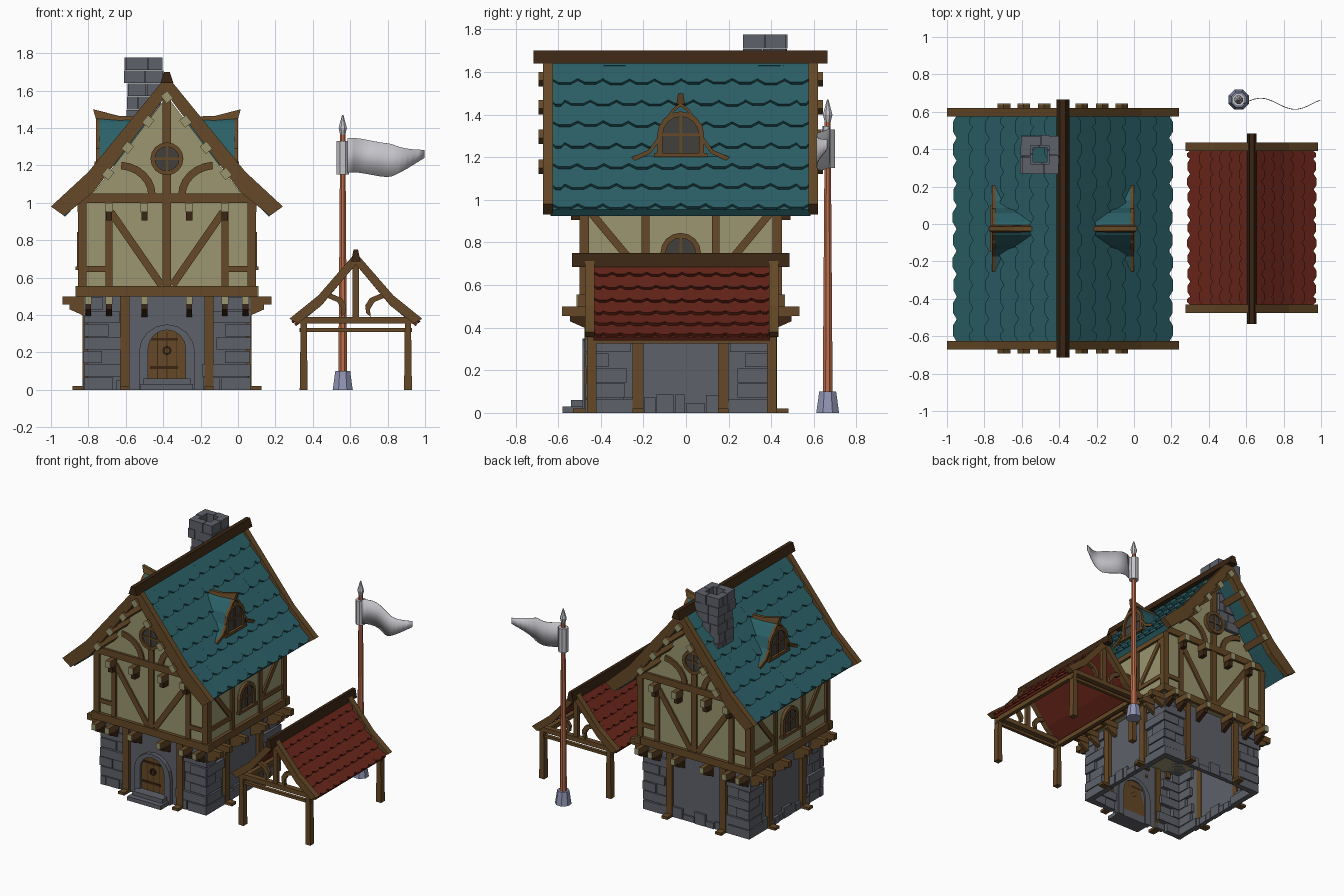
import bpy, bmesh, math, random
from mathutils import Vector as V

random.seed(4)
if "Cube" in bpy.data.objects:
    bpy.data.objects.remove(bpy.data.objects["Cube"])

COLOURS = dict(stone="5f6169", plaster="99956f", timber="654a2b", dark_timber="3d2a1b", teal_tile="2f6168",
               red_tile="67291f", glass="44423f", silver="c0c0c6", pole_wood="bb6c4c", pale_stone="8f94b2")
NAMES = list(COLOURS)
MATS = {}
for name, code in COLOURS.items():
    rgb = [(int(code[i:i + 2], 16) / 255) ** 2.2 for i in (0, 2, 4)]
    m = MATS[name] = bpy.data.materials.new(name)
    m.use_nodes = True
    m.diffuse_color = (*rgb, 1)
    m.node_tree.nodes["Principled BSDF"].inputs["Base Color"].default_value = (*rgb, 1)

CX, CY = -0.38, -0.025          # centre of the house


def finish(name, bm):
    bmesh.ops.recalc_face_normals(bm, faces=bm.faces)
    used = sorted({f.material_index for f in bm.faces})
    for f in bm.faces:
        f.material_index = used.index(f.material_index)
    me = bpy.data.meshes.new(name)
    for i in used:
        me.materials.append(MATS[NAMES[i]])
    bm.to_mesh(me)
    bm.free()
    ob = bpy.data.objects.new(name, me)
    bpy.context.scene.collection.objects.link(ob)
    return ob


def loft(bm, a, b, mat):
    """Solid between two matching outlines."""
    va, vb = [bm.verts.new(p) for p in a], [bm.verts.new(p) for p in b]
    n = len(va)
    faces = [bm.faces.new(va), bm.faces.new(vb[::-1])]
    faces += [bm.faces.new((va[i], vb[i], vb[(i + 1) % n], va[(i + 1) % n])) for i in range(n)]
    for f in faces:
        f.material_index = NAMES.index(mat)
    return faces


def wall(axis, s, d, cx=CX, cy=CY):
    """Maps (along, up, out) onto one side of a building."""
    if axis == "y":
        return lambda u, v, t: V((cx + u, cy + s * (d + t), v))
    return lambda u, v, t: V((cx + s * (d + t), cy + u, v))


def plate(bm, w, pts, t0, t1, mat):
    return loft(bm, [w(u, v, t0) for u, v in pts], [w(u, v, t1) for u, v in pts], mat)


def rect(bm, w, u0, u1, v0, v1, t0, t1, mat):
    return plate(bm, w, [(u0, v0), (u1, v0), (u1, v1), (u0, v1)], t0, t1, mat)


def bar(bm, w, p, q, width, t0, t1, mat="timber"):
    p, q = V(p), V(q)
    n = (q - p).orthogonal().normalized() * width / 2
    plate(bm, w, [p + n, q + n, q - n, p - n], t0, t1, mat)


def ribbon(bm, w, outer, inner, t0, t1, mat="timber", closed=False):
    for i in range(len(outer) - (not closed)):
        j = (i + 1) % len(outer)
        plate(bm, w, [outer[i], outer[j], inner[j], inner[i]], t0, t1, mat)


def arc(r, cz, a0, a1, n, cu=0, rz=None):
    return [(cu + r * math.cos(math.radians(a0 + (a1 - a0) * i / n)),
             cz + (rz or r) * math.sin(math.radians(a0 + (a1 - a0) * i / n))) for i in range(n + 1)]


def arch(half, z0, z1):
    return [(half, z0)] + arc(half, z1 - half, 0, 180, 8) + [(-half, z0)]


def chevron(bm, w, outer, inner, t0, t1, mat):
    for s in (-1, 1):
        ribbon(bm, w, [(s * u, v) for u, v in outer], [(s * u, v) for u, v in inner], t0, t1, mat)


def tiles(bm, cx, cy, profile, half, rows, count, mat):
    """Overlapping rows of scalloped tiles down both slopes."""
    pts = [V(p) for p in profile]
    lens = [(b - a).length for a, b in zip(pts, pts[1:])]

    def along(s):
        d = s * sum(lens)
        k = 0 if d <= lens[0] else 1
        e = (pts[k + 1] - pts[k]).normalized()
        return pts[k] + e * (d - k * lens[0]), V((-e.y, e.x))

    wd = 2 * half / count
    for side in (-1, 1):
        for r in range(rows):
            for k in range(count + 1):
                a = -half + wd * (k - 0.5 * (r % 2))
                b = min(a + wd, half)
                a = max(a, -half)
                if b - a < 0.01:
                    continue
                q, t0, t1 = (b - a) * 0.28, r / rows, (r + 1) / rows + random.uniform(0, .008)
                mid = t1 - 0.2 / rows
                shape = [(a, t0, 0), (b, t0, 0), (b, mid, .016), (b - q, t1, .02), (a + q, t1, .02), (a, mid, .016)]
                top, low = [], []
                for y, s, lift in shape:
                    p, n = along(s)
                    for out, h in ((top, lift), (low, lift - .016)):
                        out.append((cx + side * (p.x + n.x * h), cy + y, p.y + n.y * h))
                loft(bm, top, low, mat)


def arched_window(bm, w, half, z0, z1, t):
    ribbon(bm, w, arch(half + .025, z0, z1 + .025), arch(half, z0, z1), 0, t)
    plate(bm, w, arch(half, z0, z1), 0, t * .4, "glass")
    bar(bm, w, (0, z0), (0, z1), .012, 0, t * .7)
    bar(bm, w, (-half, z0 * .5 + z1 * .5), (half, z0 * .5 + z1 * .5), .012, 0, t * .7)
    rect(bm, w, -half - .04, half + .04, z0 - .02, z0, 0, t * 1.3, "timber")


FRONT, BACK = wall("y", -1, 0), wall("y", 1, 0)
sides = [("y", -1), ("y", 1), ("x", -1), ("x", 1)]

# Stone ground floor, open underneath
bm = bmesh.new()
shell = rect(bm, FRONT, -.425, .425, 0, .5, -.43, .43, "stone")
bmesh.ops.delete(bm, geom=[f for f in bm.faces if f.calc_center_median().z < .01], context="FACES_ONLY")
finish("stone_walls", bm)

# Corner stones and footing stones
bm = bmesh.new()
for axis, s in sides:
    w = wall(axis, s, .43)
    for e in (-1, 1):
        z = 0
        for i in range(7):
            h = .5 / 7
            ln = (.17 if (i + (axis == "x")) % 2 else .1) + random.uniform(-.02, .03) + (.05 if i < 2 else 0)
            rect(bm, w, e * (.43 - ln), e * .443, z, z + h - .006, -.03, random.uniform(.008, .02), "stone")
            z += h
    u = -.27
    while u < .25:
        ln = random.uniform(.05, .1)
        if not (axis == "y" and s < 0 and abs(u + ln / 2) < .2):
            rect(bm, w, u, u + ln - .006, 0, random.uniform(.04, .09), -.02, random.uniform(.008, .02), "stone")
        u += ln
finish("corner_stones", bm)

# Door with stone arch and steps
bm = bmesh.new()
w = wall("y", -1, .43)
ribbon(bm, w, arch(.15, 0, .35), arch(.1, 0, .32), -.01, .03, "stone")
plate(bm, w, arch(.1, .05, .325), 0, .012, "timber")
for u in (-.05, 0, .05):
    bar(bm, w, (u, .06), (u, .31), .005, 0, .016, "dark_timber")
for z in (.12, .27):
    bar(bm, w, (-.09, z), (.06, z), .015, 0, .018, "dark_timber")
ribbon(bm, w, arc(.025, .21, 0, 360, 8), arc(.014, .21, 0, 360, 8), 0, .025, "dark_timber")
for z, t in ((0, .125), (.03, .085)):
    rect(bm, w, -.14 + z / 2, .14 - z / 2, z, z + .03, 0, t, "stone")
finish("door_and_steps", bm)

# Posts, floor joists and brackets around the ground floor
bm = bmesh.new()
for axis, s in sides:
    w = wall(axis, s, .43)
    for u in (-.225, .225) if axis == "y" else (-.2, .2):
        rect(bm, w, u - .025, u + .025, 0, .5, -.01, .022, "timber")
        rect(bm, w, u - .025, u + .025, 0, .02, 0, .075, "timber")
    for u in (-.42, -.31, -.12, .12, .31, .42):
        rect(bm, w, u - .018, u + .018, .455, .5, -.02, .125, "timber")
        rect(bm, w, u - .018, u + .018, .455, .5, .125, .128, "plaster" if axis == "y" else "timber")
        loft(bm, *[[w(u + e, .39, 0), w(u + e, .455, 0), w(u + e, .455, .09), w(u + e, .43, .09)]
                   for e in (-.015, .015)], "dark_timber" if axis == "y" else "timber")
finish("floor_joists", bm)

# Plastered upper floor and gables
bm = bmesh.new()
half = [(.46, .5), (.46, 1.0), (.38, 1.07)]
plate(bm, FRONT, half + [(0, 1.57)] + [(-u, v) for u, v in half[::-1]], -.46, .46, "plaster")
finish("plaster_walls", bm)

# Upper timber frame
bm = bmesh.new()
for axis, s in sides:
    w = wall(axis, s, .46)
    gable = axis == "y"
    rect(bm, w, -.49, .49, .5, .555, -.02, .025, "timber")
    for e in (-1, 1):
        rect(bm, w, e * .43, e * .476, .555, 1, -.02, .015, "timber")
        post = .31 if gable else .165
        bar(bm, w, (e * post, .55), (e * post, .98), .036, 0, .015)
        bar(bm, w, (e * .43, .645), (e * post, .645), .032, 0, .012)
        if gable:
            bar(bm, w, (e * .3, .95), (e * .03, .56), .04, 0, .012)
            rect(bm, w, e * .445, e * .49, .5, .555, .02, .028, "plaster")
            for u in (.12, .31):
                rect(bm, w, e * u - .02, e * u + .02, .95, 1, 0, .08, "timber")
                rect(bm, w, e * u - .02, e * u + .02, .95, 1, .08, .084, "plaster")
                rect(bm, w, e * u - .017, e * u + .017, .905, .95, 0, .055, "dark_timber")
            # curved gable braces
            ribbon(bm, w, arc(.2, 1.04, 0, 85, 6, -.26, .18) if e < 0 else arc(.2, 1.04, 180, 95, 6, .26, .18),
                   arc(.16, 1.04, 0, 85, 6, -.26, .14) if e < 0 else arc(.16, 1.04, 180, 95, 6, .26, .14), 0, .014)
        else:
            bar(bm, w, (e * .43, .95), (e * .18, .65), .036, 0, .012)
    if gable:
        rect(bm, w, -.475, .475, 1, 1.05, 0, .018, "timber")
        bar(bm, w, (0, .55), (0, 1.56), .045, 0, .015)
    else:
        rect(bm, w, -.475, .475, .95, 1, -.02, .018, "timber")
finish("timber_frame", bm)

# Windows in gables and side walls
bm = bmesh.new()
for axis, s in sides:
    w = wall(axis, s, .46)
    if axis == "x":
        arched_window(bm, w, .07, .66, .82, .022)
        continue
    ribbon(bm, w, arc(.088, 1.235, 0, 360, 16), arc(.064, 1.235, 0, 360, 16), 0, .03)
    plate(bm, w, arc(.064, 1.235, 0, 360, 16)[:-1], 0, .018, "glass")
    bar(bm, w, (0, 1.17), (0, 1.3), .012, 0, .025)
    bar(bm, w, (-.065, 1.235), (.065, 1.235), .012, 0, .025)
finish("wall_windows", bm)

# Main roof: slab, tiles, gable boards, ridge and purlins
ROOF = [(0, 1.64), (.38, 1.165), (.57, .955)]
bm = bmesh.new()
chevron(bm, FRONT, ROOF, [(0, 1.58), (.36, 1.12), (.545, .925)], -.61, .61, "teal_tile")
tiles(bm, CX, CY, ROOF, .605, 7, 10, "teal_tile")
finish("main_roof", bm)
bm = bmesh.new()
for w in (FRONT, BACK):
    chevron(bm, w, [(0, 1.68), (.42, 1.165), (.62, .98)], [(0, 1.58), (.39, 1.06), (.55, .93)], .6, .645, "timber")
    for u, v in ((.315, 1.155), (.21, 1.295), (.1, 1.435), (0, 1.565)):
        for e in (-1, 1) if u else (1,):
            p, q = (e * (u - .016), v + .02), (e * (u + .016), v - .02)
            bar(bm, w, p, q, .045, .4, .665)
            bar(bm, w, p, q, .045, .665, .668, "plaster")
plate(bm, FRONT, [(-.035, 1.64), (.035, 1.64), (.015, 1.7), (-.015, 1.7)], -.69, .69, "dark_timber")
finish("roof_timbers", bm)

# Dormers
BELL = [(0, 1.455), (.035, 1.43), (.085, 1.365), (.11, 1.29), (.15, 1.235), (.23, 1.2)]
bm = bmesh.new()
for s in (-1, 1):
    w = wall("x", s, .36)
    plate(bm, w, BELL + [(-u, v) for u, v in BELL[:0:-1]], -.25, 0, "teal_tile")
    chevron(bm, w, BELL, [(u * .93, v - .016) for u, v in BELL], -.01, .02, "timber")
    arched_window(bm, w, .085, 1.22, 1.39, .02)
    loft(bm, *[[w(e, 1.43, -.24), w(e, 1.45, .02), w(e * .6, 1.5, .035), w(e * .6, 1.465, -.1), w(e * .6, 1.46, -.24)]
               for e in (-.02, .02)], "timber")
finish("dormers", bm)

# Chimney: courses of blocks round an open flue
bm = bmesh.new()
for i in range(8):
    r, z = (.1 if i > 5 else .088), 1.22 + i * .07
    cx, cy = -.51 + random.uniform(-.008, .008), .37
    for axis, s in sides:
        w = wall(axis, s, 0, cx, cy)
        flip = s if axis == "y" else -s
        cut = random.uniform(-.03, .03)
        a, b = sorted((-r * flip, (r - .05) * flip))
        for lo, hi in ((a, cut - .002), (cut + .002, b)):
            rect(bm, w, lo, hi, z, z + .067, r - .05, r + random.uniform(-.006, .006), "stone")
finish("chimney", bm)

# Open shed: red roof on a timber frame
SX, SY = .63, -.02
SHED = [(0, .7), (.19, .475), (.33, .355)]
bm = bmesh.new()
chevron(bm, wall("y", -1, 0, SX, SY), SHED, [(0, .67), (.18, .455), (.32, .34)], -.415, .415, "red_tile")
tiles(bm, SX, SY, SHED, .41, 6, 10, "red_tile")
finish("shed_roof", bm)
bm = bmesh.new()
for s in (-1, 1):
    w = wall("y", s, 0, SX, SY)
    chevron(bm, w, [(0, .735), (.2, .505), (.355, .38)], [(0, .67), (.19, .445), (.31, .355)], .41, .455, "timber")
    rect(bm, w, -.31, .31, .355, .39, .405, .445, "timber")
    rect(bm, w, -.3, .3, .31, .33, .41, .435, "timber")
    rect(bm, w, -.017, .017, .385, .69, .41, .44, "timber")
    for e in (-1, 1):
        plate(bm, w, [(e * .262, .36), (e * .295, .36), (e * .3, 0), (e * .258, 0)], .4, .445, "timber")
        mid = [(e * u, v) for u, v in ((.08, .39), (.075, .43), (.1, .47), (.16, .495))]
        ribbon(bm, w, mid, [(u - e * .025, v + .02) for u, v in mid], .41, .435)
        rect(bm, w, e * .265, e * .295, .325, .36, -.01, .41, "timber")
plate(bm, wall("y", -1, 0, SX, SY), [(-.025, .685), (.025, .685), (.012, .75), (-.012, .75)], -.505, .515, "dark_timber")
finish("shed_frame", bm)

# Flagpole and tip
bm = bmesh.new()
PX, PY = .56, .665


def turned(profile, mat):
    ring = [arc(r, 0, 22.5, 337.5, 7) for r, z in profile]
    for a, b, (r0, z0), (r1, z1) in zip(ring, ring[1:], profile, profile[1:]):
        loft(bm, [(PX + x, PY + y, z0) for x, y in a], [(PX + x, PY + y, z1) for x, y in b], mat)


turned([(.058, 0), (.054, .025), (.043, .1)], "pale_stone")
turned([(.025, .1), (.015, 1.37)], "pole_wood")
turned([(.014, 1.36), (.024, 1.4), (.004, 1.47)], "silver")
turned([(.036, 1.15), (.036, 1.33)], "silver")
finish("flagpole", bm)

# Waving pennant
bm = bmesh.new()
prev = None
for i in range(15):
    f = i / 14
    mid, h = 1.235 + .02 * math.sin(f * 5 + 1.6), .092 * min(1, (1 - f) * 2.2 + .02) * (1 - .25 * f)
    y = PY - .02 + .03 * math.sin(f * 7)
    cur = [bm.verts.new((.585 + .41 * f, y, mid + .02 * f * (e + 1) + e * h)) for e in (-1, 1)]
    if prev:
        bm.faces.new((prev[0], cur[0], cur[1], prev[1])).material_index = NAMES.index("silver")
    prev = cur
flag = finish("pennant", bm)
for p in flag.data.polygons:
    p.use_smooth = True
solid = flag.modifiers.new("thickness", "SOLIDIFY")
solid.thickness = .004
